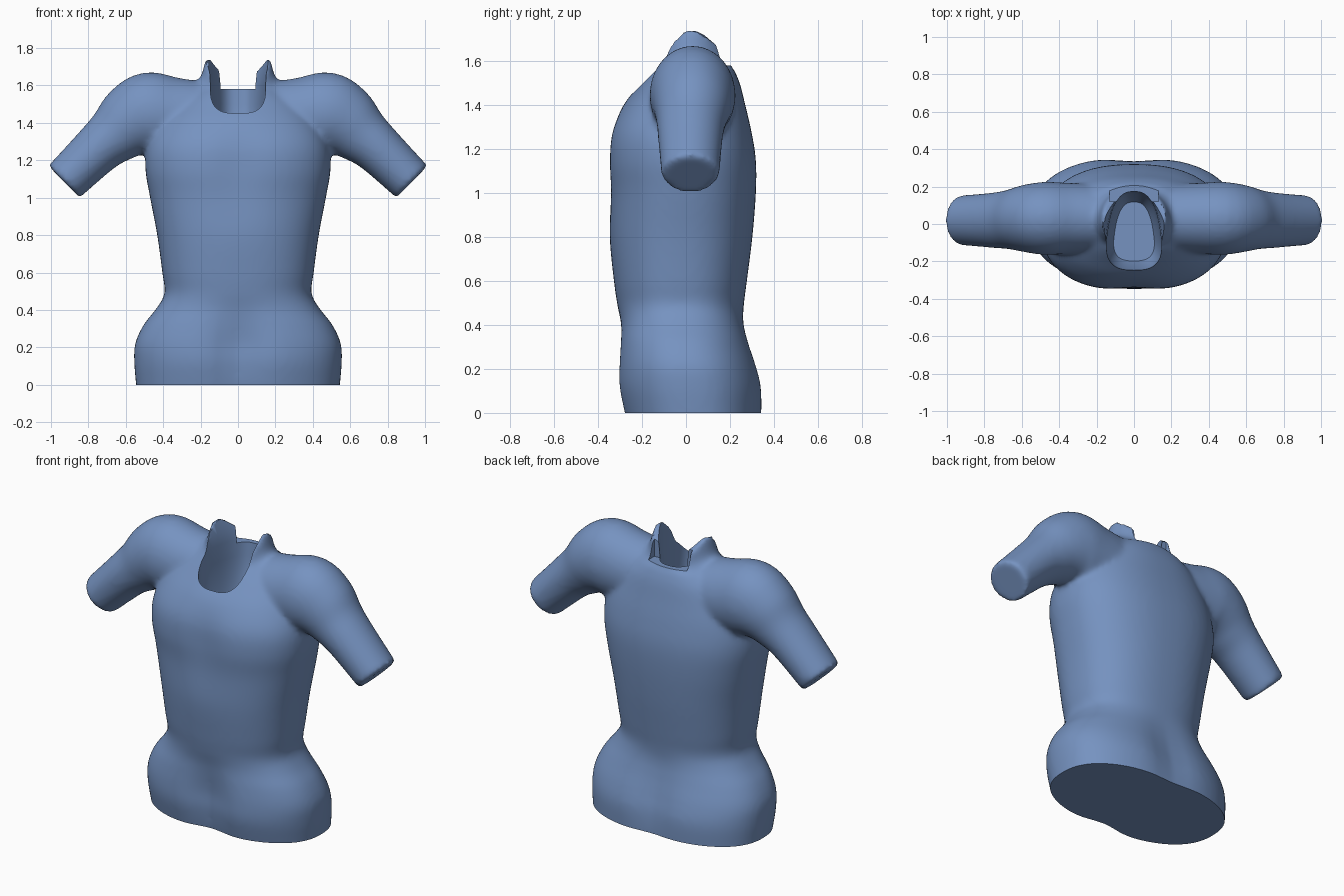
import bpy, bmesh, math
from mathutils import Vector

if "Cube" in bpy.data.objects:
    bpy.data.objects.remove(bpy.data.objects["Cube"])

SEG = 64


def smooth_rows(rows, steps=5):
    """Catmull-Rom interpolation between table rows."""
    out = []
    for i in range(len(rows) - 1):
        a, b, c, d = (rows[min(max(i + k, 0), len(rows) - 1)] for k in (-1, 0, 1, 2))
        for s in range(steps):
            t = s / steps
            out.append([0.5 * (2 * q + (r - p) * t + (2 * p - 5 * q + 4 * r - w) * t * t
                               + (3 * q - p - 3 * r + w) * t ** 3)
                        for p, q, r, w in zip(a, b, c, d)])
    return out + [list(rows[-1])]


def oval(n):
    """Unit superellipse points."""
    for i in range(SEG):
        a = 2 * math.pi * i / SEG
        c, s = math.cos(a), math.sin(a)
        yield (math.copysign(abs(c) ** (2 / n), c), math.copysign(abs(s) ** (2 / n), s))


def loft(bm, rings):
    """Closed, capped skin over a list of point rings."""
    loops = [[bm.verts.new(p) for p in ring] for ring in rings]
    faces = [bm.faces.new(loops[0][::-1]), bm.faces.new(loops[-1])]
    for lo, hi in zip(loops, loops[1:]):
        for i in range(SEG):
            j = (i + 1) % SEG
            faces.append(bm.faces.new((lo[i], lo[j], hi[j], hi[i])))
    bmesh.ops.recalc_face_normals(bm, faces=faces)


def finish(bm, name):
    me = bpy.data.meshes.new(name)
    bm.to_mesh(me)
    bm.free()
    ob = bpy.data.objects.new(name, me)
    bpy.context.collection.objects.link(ob)
    return ob


body = bmesh.new()

# Trunk: height, half width, front y, back y, front hollow, back hollow
trunk = [
    (-0.10, 0.535, -0.27, 0.35, 0.04, 0.02),
    (0.00, 0.545, -0.295, 0.355, 0.04, 0.02),
    (0.12, 0.555, -0.32, 0.355, 0.05, 0.03),
    (0.22, 0.550, -0.32, 0.33, 0.05, 0.03),
    (0.32, 0.505, -0.312, 0.295, 0.03, 0.02),
    (0.41, 0.435, -0.305, 0.27, 0.01, 0.01),
    (0.49, 0.393, -0.312, 0.263, 0, 0),
    (0.60, 0.405, -0.328, 0.277, 0, 0),
    (0.80, 0.432, -0.347, 0.302, 0, 0),
    (1.00, 0.470, -0.350, 0.318, 0.01, 0),
    (1.15, 0.495, -0.360, 0.318, 0.02, 0),
    (1.28, 0.485, -0.345, 0.298, 0.015, 0),
    (1.40, 0.430, -0.285, 0.27, 0, 0),
    (1.50, 0.350, -0.205, 0.245, 0, 0),
    (1.57, 0.250, -0.150, 0.215, 0, 0),
]
rings = []
for z, w, yf, yb, df, db in smooth_rows(trunk):
    mid, ring = (yf + yb) / 2, []
    for u, v in oval(2.35):
        x, y = w * u, mid + (yb - yf) / 2 * v
        groove = math.exp(-(x / 0.13) ** 2) * abs(v)
        y += groove * (df if v < 0 else -db)
        ring.append((x, y, z))
    rings.append(ring)
loft(body, rings)

# Shoulders and arms: x, y, z, radius across, radius in y
arm = [
    (0.00, 0.03, 1.395, 0.215, 0.18),
    (0.22, 0.03, 1.410, 0.215, 0.185),
    (0.36, 0.03, 1.430, 0.215, 0.19),
    (0.48, 0.03, 1.445, 0.225, 0.195),
    (0.58, 0.03, 1.400, 0.195, 0.18),
    (0.66, 0.025, 1.335, 0.158, 0.16),
    (0.75, 0.02, 1.260, 0.135, 0.148),
    (0.93, 0.02, 1.085, 0.120, 0.132),
]
path = smooth_rows(arm, 4)
for side in (1, -1):
    rings = []
    for i, (x, y, z, r, ry) in enumerate(path):
        a, b = path[max(i - 2, 0)], path[min(i + 2, len(path) - 1)]
        t = Vector((b[0] - a[0], b[2] - a[2])).normalized()
        rings.append([(side * (x - t.y * r * u), y + ry * v, z + t.x * r * u)
                      for u, v in oval(2.0)])
    loft(body, rings)

# Neck root: height, half width, half depth, rim dip towards front and back
neck = [(1.38, 0.34, 0.20, 0), (1.54, 0.275, 0.195, 0), (1.61, 0.225, 0.19, 0.3),
        (1.66, 0.195, 0.185, 0.7), (1.75, 0.172, 0.18, 1)]
rings = []
for z, w, d, dip in smooth_rows(neck, 4):
    rings.append([(w * u, 0.02 + d * v,
                   z - dip * (0.15 if v > 0 else 0.25) * abs(v) ** 2) for u, v in oval(2.0)])
loft(body, rings)
torso = finish(body, "torso")

# Neck opening, wider to the front and flaring upwards
bm = bmesh.new()
rings = []
for z, flare in ((1.24, 0.75), (1.34, 0.95), (1.5, 1.0), (1.6, 1.02), (1.66, 1.07), (1.72, 1.2), (1.9, 1.6)):
    rings.append([((0.137 - 0.032 * v) * flare * u, -0.04 + 0.21 * min(flare, 1.03) * v, z)
                  for u, v in oval(2.8)])
loft(bm, rings)
opening = finish(bm, "neck_opening_cutter")

# Flat base
bm = bmesh.new()
bmesh.ops.create_cube(bm, size=2)
bmesh.ops.translate(bm, verts=bm.verts, vec=(0, 0, -1))
base = finish(bm, "base_cutter")

# Back of the collar trimmed level
bm = bmesh.new()
bmesh.ops.create_cube(bm, size=0.4)
bmesh.ops.translate(bm, verts=bm.verts, vec=(0, 0.32, 1.78))
for v in bm.verts:
    v.co.x *= 0.65
collar = finish(bm, "collar_cutter")

# Fuse, soften and cut
bpy.context.view_layer.objects.active = torso
torso.select_set(True)
fuse = torso.modifiers.new("fuse", "REMESH")
fuse.mode = "VOXEL"
fuse.voxel_size = 0.014
soft = torso.modifiers.new("soften", "SMOOTH")
soft.factor, soft.iterations = 0.5, 12
for cutter in (base, opening, collar):
    cutter.hide_render = True
    cut = torso.modifiers.new(cutter.name, "BOOLEAN")
    cut.operation, cut.solver, cut.object = "DIFFERENCE", "EXACT", cutter
for mod in list(torso.modifiers):
    bpy.ops.object.modifier_apply(modifier=mod.name)
for cutter in (base, opening, collar):
    bpy.data.objects.remove(cutter)

# Single matte blue
mat = bpy.data.materials.new("soft_blue")
mat.use_nodes = True
colour = (0.18, 0.29, 0.53, 1)
mat.diffuse_color = colour
mat.node_tree.nodes["Principled BSDF"].inputs["Base Color"].default_value = colour
torso.data.materials.clear()
torso.data.materials.append(mat)
bpy.ops.object.shade_smooth_by_angle(angle=math.radians(40))
